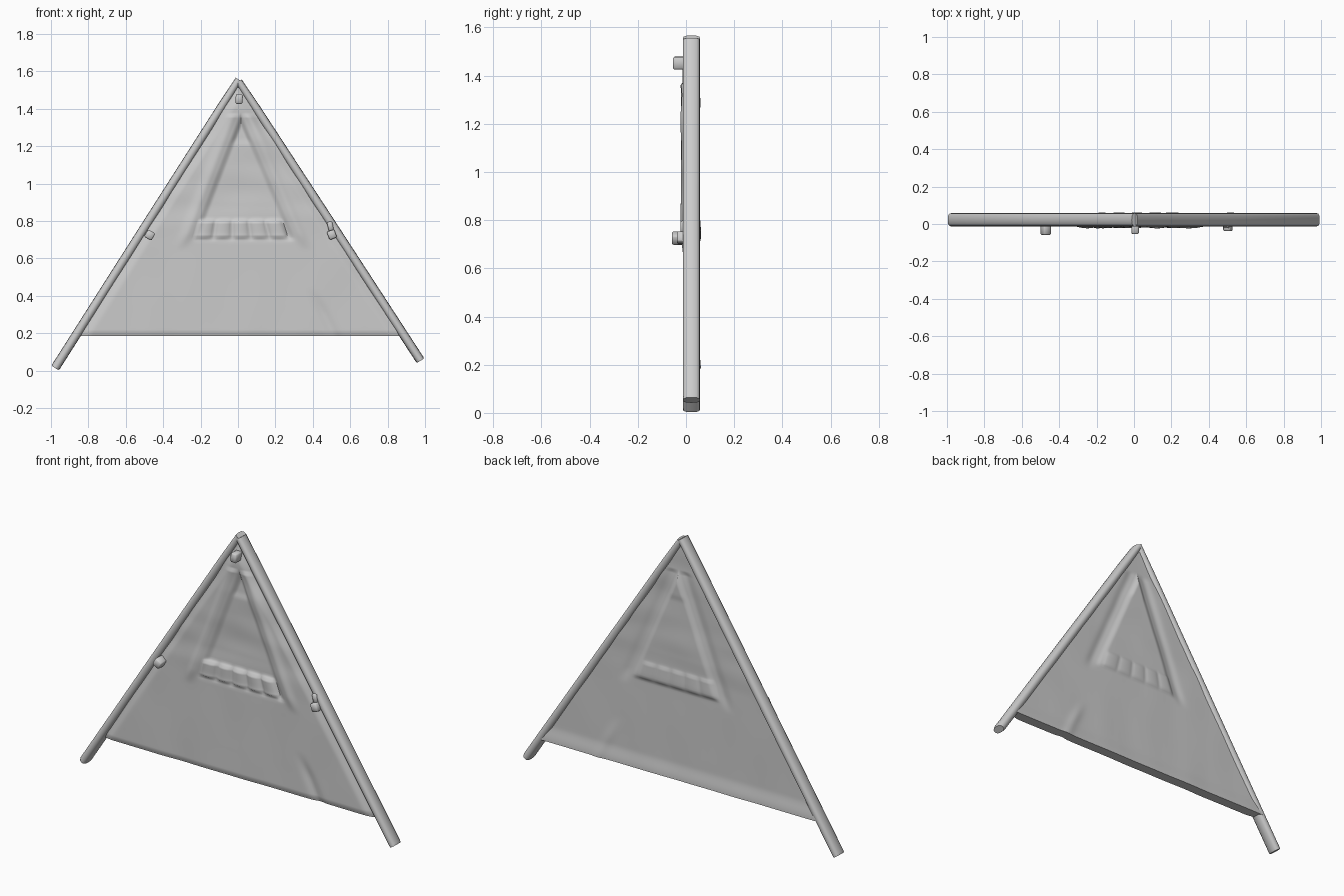
import bpy, bmesh, math
from mathutils import Vector, Matrix, noise

if "Cube" in bpy.data.objects:
    bpy.data.objects.remove(bpy.data.objects["Cube"])

HEM = 0.185
L0, L1 = Vector((-0.978, 0, 0.014)), Vector((0.004, 0, 1.556))
R0, R1 = Vector((0.976, 0, 0.053)), Vector((0.004, 0, 1.546))


def finish(bm, name, angle=45):
    bmesh.ops.recalc_face_normals(bm, faces=bm.faces)
    me = bpy.data.meshes.new(name)
    bm.to_mesh(me)
    bm.free()
    ob = bpy.data.objects.new(name, me)
    bpy.context.collection.objects.link(ob)
    bpy.ops.object.select_all(action='DESELECT')
    ob.select_set(True)
    bpy.context.view_layer.objects.active = ob
    bpy.ops.object.shade_smooth_by_angle(angle=math.radians(angle))
    return ob


# Rounded-rectangle pole section: (across, y)
HALF = ((0, -0.013), (0.013, -0.010), (0.022, 0.002), (0.024, 0.022),
        (0.022, 0.044), (0.013, 0.055), (0, 0.058))
SECTION = HALF + tuple((-s, y) for s, y in HALF[-2:0:-1])


def pole(name, a, b):
    side = (b - a).normalized().cross(Vector((0, 1, 0)))
    bm = bmesh.new()
    rings = []
    for t, s in ((0, 0.85), (0.006, 1), (0.5, 1), (0.9, 0.95), (1, 0.8)):
        p = a.lerp(b, t)
        rings.append([bm.verts.new(p + side * u * s + Vector((0, y, 0))) for u, y in SECTION])
    n = len(SECTION)
    for r, q in zip(rings, rings[1:]):
        for k in range(n):
            bm.faces.new((r[k], r[(k + 1) % n], q[(k + 1) % n], q[k]))
    bm.faces.new(rings[0])
    bm.faces.new(rings[-1])
    finish(bm, name, 50)


pole("left_pole", L0, L1)
pole("right_pole", R0, R1)


def smooth(t):
    t = max(0.0, min(1.0, t))
    return t * t * (3 - 2 * t)


def pole_x(a, b, z):
    return a.x + (b.x - a.x) * (z - a.z) / (b.z - a.z)


def relief(x, z):
    # sagging creases pulled from the poles
    y = 0.006 * noise.noise(Vector((x * 2.5, 1.7, z * 9))) * smooth((z - 0.6) / 0.3)
    y += 0.003 * noise.noise(Vector((x * 6, 4.2, z * 3)))
    # triangular window between two broad folds
    top = 1.37
    if z < top:
        left = 0.015 - 0.385 * (top - z)
        right = 0.015 + 0.43 * (top - z)
        inside = min(x - left, right - x)
        fade = smooth((z - 0.64) / 0.1)
        y += 0.013 * smooth((inside + 0.01) / 0.04) * fade * smooth((z - 0.69) / 0.02)
        y -= 0.009 * math.exp(-((inside + 0.04) / 0.03) ** 2) * fade
        # deeper pocket at the head of the window
        y += 0.006 * smooth((z - 1.2) / 0.04) * smooth(inside / 0.03)
    # slanted crease at the lower right
    if z < 0.45:
        d = x - (0.40 + (0.42 - z) * 0.5)
        y += 0.008 * math.exp(-(d / 0.03) ** 2) * smooth((0.45 - z) / 0.15)
    return y


def folds(x, z):
    # row of five gathered folds below the window
    t = (z - 0.70) / 0.11
    u = (x + 0.235 - 0.03 * t) / (0.505 - 0.07 * t) * 5
    if not (0 <= t <= 1 and 0 < u < 5):
        return 0
    f = u % 1
    return 0.022 * (4 * f * (1 - f)) ** 0.5 * smooth(min(t, 1 - t) / 0.14)


def front_y(x, z, edge):
    y = 0.002 - 0.013 * smooth((edge - 0.01) / 0.07)
    return y + relief(x, z) - folds(x, z) + 0.008 * smooth((0.21 - z) / 0.025)


def back_y(x, z, edge):
    return 0.046 + 0.7 * relief(x, z) + 0.3 * folds(x, z) + 0.010 * smooth((0.28 - z) / 0.09)


# Padded cloth panel: front and back surfaces joined along the outline
bm = bmesh.new()
N = 120
layers = []
for surf in (front_y, back_y):
    rows = []
    for j in range(N + 1):
        z = HEM + (1.515 - HEM) * j / N
        xl, xr = pole_x(L0, L1, z), pole_x(R0, R1, z)
        row = []
        for i in range(N + 1):
            x = xl + (xr - xl) * i / N
            row.append(bm.verts.new((x, surf(x, z, min(x - xl, xr - x)), z)))
        rows.append(row)
    for a, b in zip(rows, rows[1:]):
        for i in range(N):
            bm.faces.new((a[i], a[i + 1], b[i + 1], b[i]))
    layers.append(rows)
f, b = layers
for i in range(N):
    bm.faces.new((f[0][i], f[0][i + 1], b[0][i + 1], b[0][i]))
finish(bm, "cloth_panel", 60)


# Pegs that pin the cloth to the poles
def peg(name, x, z, w, h, front, tilt):
    bm = bmesh.new()
    depth = 0.015 - front
    bmesh.ops.create_cube(bm, size=1)
    bmesh.ops.scale(bm, vec=(w, depth, h), verts=bm.verts)
    bmesh.ops.bevel(bm, geom=bm.edges[:], offset=0.006, segments=1, affect='EDGES')
    bm.transform(Matrix.Translation((x, (0.015 + front) / 2, z))
                 @ Matrix.Rotation(math.radians(tilt), 4, 'Y'))
    finish(bm, name, 60)


peg("top_peg", 0.006, 1.452, 0.038, 0.052, -0.054, 4)
peg("left_peg", -0.472, 0.725, 0.045, 0.045, -0.058, 30)
peg("right_peg", 0.502, 0.727, 0.042, 0.046, -0.038, -20)
peg("right_peg_knot", 0.494, 0.772, 0.028, 0.050, -0.022, -12)
